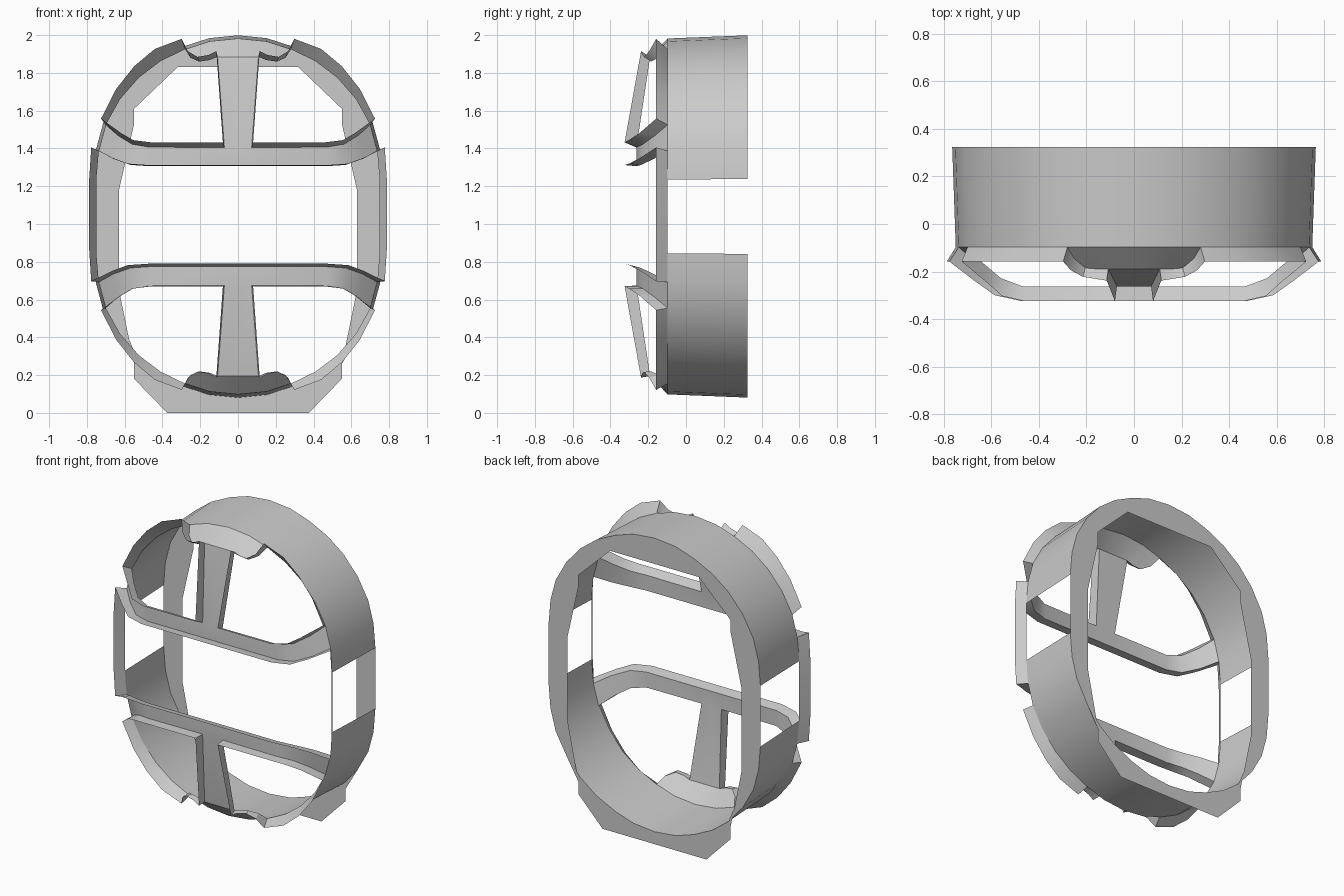
import bpy, bmesh

if "Cube" in bpy.data.objects:
    bpy.data.objects.remove(bpy.data.objects["Cube"])

BACK, RIM, LIP = 0.325, -0.097, -0.158      # depth of rear plate, band front, lip edge
CZ, CL = 1.04, 1.051                        # mirror heights for surfaces and lips

# quarter of the oval rim, top centre to right side (x, z)
OVAL = [(0, 1.982), (.15, 1.967), (.28, 1.925), (.41, 1.862), (.525, 1.775),
        (.625, 1.66), (.70, 1.525), (.737, 1.388), (.75, 1.235), (.75, 1.04)]


def strip(faces, a, b):
    """Quads between two rows of points, dropping repeated corners."""
    for i in range(len(a) - 1):
        f = []
        for p in (a[i], a[i + 1], b[i + 1], b[i]):
            if p not in f:
                f.append(p)
        if len(f) > 2:
            faces.append(f)


def flip(faces, axis, centre=0):
    """Mirrored copy of faces, winding reversed."""
    def m(p):
        q = list(p)
        q[axis] = 2 * centre - q[axis]
        return tuple(q)
    return [[m(p) for p in reversed(f)] for f in faces]


def build(name, faces):
    bm = bmesh.new()
    for f in faces:
        bm.faces.new([bm.verts.new(p) for p in f])
    bmesh.ops.remove_doubles(bm, verts=bm.verts, dist=0.0005)
    me = bpy.data.meshes.new(name)
    bm.to_mesh(me)
    bm.free()
    ob = bpy.data.objects.new(name, me)
    bpy.context.collection.objects.link(ob)
    bpy.context.view_layer.objects.active = ob
    ob.select_set(True)
    bpy.ops.object.shade_smooth_by_angle(angle=0.52)
    ob.select_set(False)


def lerp_keys(keys, n):
    """Fill n+1 points from sparse {index: (x, z)} keys."""
    ks, out = sorted(keys), []
    for k0, k1 in zip(ks, ks[1:]):
        for k in range(k0, k1):
            t = (k - k0) / (k1 - k0)
            out.append(tuple(u + (v - u) * t for u, v in zip(keys[k0], keys[k1])))
    return out + [keys[n]]


front = [(x, RIM, z) for x, z in OVAL]
rear = [(x * 1.02, BACK, CZ + (z - CZ) * 1.018) for x, z in OVAL]

# upper and lower bands, open at the sides
band = []
strip(band, front[:9], rear[:9])
band += flip(band, 0)
build("upper_band", band)
build("lower_band", flip(band, 2, CZ))

# flat rear plate: oval outside, angular loop set lower
rear_half = rear + [(x, y, 2 * CZ - z) for x, y, z in rear[-2::-1]]
loop = lerp_keys({0: (0, 1.83), 2: (.32, 1.83), 5: (.55, 1.61), 6: (.55, 1.53),
                  8: (.63, 1.18), 11: (.63, .65), 14: (.55, .26), 15: (.55, .18),
                  16: (.375, 0), 18: (0, 0)}, 18)
plate = []
strip(plate, [(x, BACK, z) for x, z in loop], rear_half)
build("rear_plate", plate + flip(plate, 0))

# edges of the front frame
bar_top = [front[6], (.635, -.165, 1.468), (.56, -.228, 1.422), (.47, -.262, 1.407), (.072, -.262, 1.405)]
bar_low = [front[7], (.66, -.17, 1.345), (.57, -.238, 1.313), (.47, -.262, 1.306), (.072, -.262, 1.306)]
scallop = [(.108, -.19, 1.885), (.15, -.19, 1.868), (.205, -.185, 1.86), (.252, -.145, 1.88), front[2]]
foot, head, low = (0, -.262, 1.405), (0, -.19, 1.885), (0, -.262, 1.306)

# bar, post and crown piece, right half
frame = []
strip(frame, bar_top + [foot], bar_low + [low])
strip(frame, [scallop[0], head], [bar_top[-1], foot])
strip(frame, [front[2], front[2], front[1], front[1], front[1], front[0]],
      scallop[::-1] + [head])
frame += flip(frame, 0)
build("upper_frame", frame)
build("lower_frame", flip(frame, 2, CZ))

# flared lip around a corner window: rim, bar, post, scallop
base = front[2:7] + bar_top[1:] + scallop
edge = [(.298, LIP, 1.98), (.44, LIP, 1.927), (.55, LIP, 1.835), (.645, LIP, 1.715), (.725, LIP, 1.558),
        (.62, -.245, 1.482), (.555, -.303, 1.444), (.46, -.325, 1.432), (.08, -.325, 1.432),
        (.115, -.238, 1.915), (.155, -.232, 1.895), (.215, -.222, 1.885), (.265, -.195, 1.915),
        (.298, LIP, 1.98)]


def lip(a, b, mirror_x, mirror_z):
    """Lip faces; surfaces and lip edges mirror about slightly different heights."""
    if mirror_z:
        a = [(x, y, 2 * CZ - z) for x, y, z in a]
        b = [(x, y, 2 * CL - z) for x, y, z in b]
    f = []
    strip(f, a, b)
    return flip(f, 0) if mirror_x else f


for mz, level in enumerate(("upper", "lower")):
    for mx, side in enumerate(("right", "left")):
        build(f"{level}_{side}_window_lip", lip(base, edge, mx, mz))

# flared lip around the wide middle window
mid_base = [low] + bar_low[-2:0:-1] + front[7:]
mid_edge = [(0, -.325, 1.312), (.47, -.325, 1.312), (.585, -.3, 1.32), (.67, -.24, 1.352),
            (.777, LIP, 1.405), (.788, LIP, 1.235), (.788, LIP, CL)]
mid_base[-1] = (.75, RIM, CZ)
build("middle_window_lip", [f for mx in (0, 1) for mz in (0, 1)
                            for f in lip(mid_base, mid_edge, mx, mz)])
